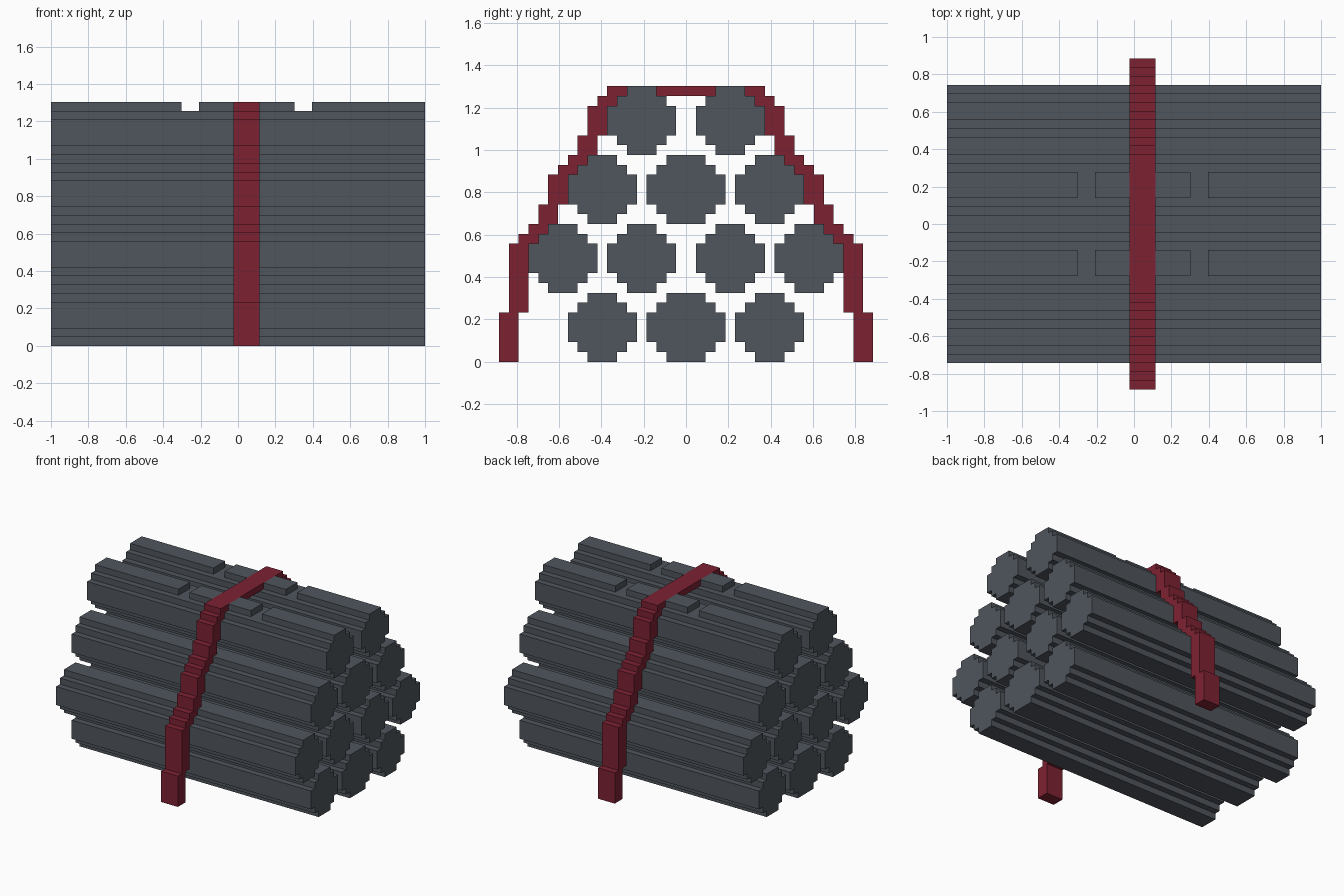
import bpy
import bmesh

if "Cube" in bpy.data.objects:
    bpy.data.objects.remove(bpy.data.objects["Cube"], do_unlink=True)

U = 2 / 43          # size of one block
HALF = 21.5         # half of the log length, in blocks


def make_material(name, rgb):
    mat = bpy.data.materials.new(name)
    mat.use_nodes = True
    mat.diffuse_color = (*rgb, 1)
    mat.node_tree.nodes["Principled BSDF"].inputs["Base Color"].default_value = (*rgb, 1)
    return mat


GREY = make_material("slate grey", (0.080, 0.093, 0.110))
RED = make_material("dark red", (0.205, 0.0155, 0.032))


def stepped_side(rows):
    """Turn (half width, z bottom, z top) rows into a stair-step path going up."""
    return [p for w, z0, z1 in rows for p in ((w, z0), (w, z1))]


def add_prism(bm, outline, x0, x1):
    """Extrude a closed (y, z) outline along x."""
    face = bm.faces.new([bm.verts.new((x0 * U, y * U, z * U)) for y, z in outline])
    new = bmesh.ops.extrude_face_region(bm, geom=[face])["geom"]
    moved = [v for v in new if isinstance(v, bmesh.types.BMVert)]
    bmesh.ops.translate(bm, verts=moved, vec=((x1 - x0) * U, 0, 0))


def finish(bm, name, mat):
    bmesh.ops.recalc_face_normals(bm, faces=bm.faces)
    mesh = bpy.data.meshes.new(name)
    bm.to_mesh(mesh)
    bm.free()
    mesh.materials.append(mat)
    bpy.context.collection.objects.link(bpy.data.objects.new(name, mesh))


def add_log(name, centre, base, width, notched):
    h = width / 2
    rows = [(h - 2, 0, 1), (h - 1, 1, 2), (h, 2, 5), (h - 1, 5, 6)]
    if not notched:
        rows.append((h - 2, 6, 7))
    right = stepped_side(rows)
    outline = right + [(-y, z) for y, z in reversed(right)]
    bm = bmesh.new()
    add_prism(bm, [(y + centre, z + base) for y, z in outline], -HALF, HALF)
    if notched:
        # top ridge, broken by two notches and by the strap
        y0, y1 = centre - h + 2, centre + h - 2
        ridge = [(y0, base + 6), (y1, base + 6), (y1, base + 7), (y0, base + 7)]
        for x0, x1 in ((-HALF, -6.5), (-4.5, -0.5), (2.5, 6.5), (8.5, HALF)):
            add_prism(bm, ridge, x0, x1)
    finish(bm, name, GREY)


# Stacked logs: centre and width of each log, row by row
three = [(-8.5, 7), (0, 8), (8.5, 7)]
four = [(-12.5, 7), (-4.5, 7), (4.5, 7), (12.5, 7)]
two = [(-4.5, 7), (4.5, 7)]
for level, row in enumerate((three, four, three, two)):
    for i, (centre, width) in enumerate(row):
        add_log(f"log_row{level + 1}_{i + 1}", centre, level * 7, width, level == 3)

# Strap over the stack: inner half width for each height band, two blocks thick
bands = [(17, 0, 5), (16, 5, 12), (15, 12, 13), (14, 13, 14), (13, 14, 16), (12, 16, 19),
         (11, 19, 20), (10, 20, 21), (9, 21, 23), (8, 23, 26), (7, 26, 27)]
inner = stepped_side(bands)
outer = stepped_side([(w + 2, a, b) for w, a, b in bands] + [(8, 27, 28)])
half = list(reversed(inner)) + outer
strap = half + [(-y, z) for y, z in reversed(half)]
bm = bmesh.new()
add_prism(bm, strap, -0.5, 2.5)
finish(bm, "strap", RED)
